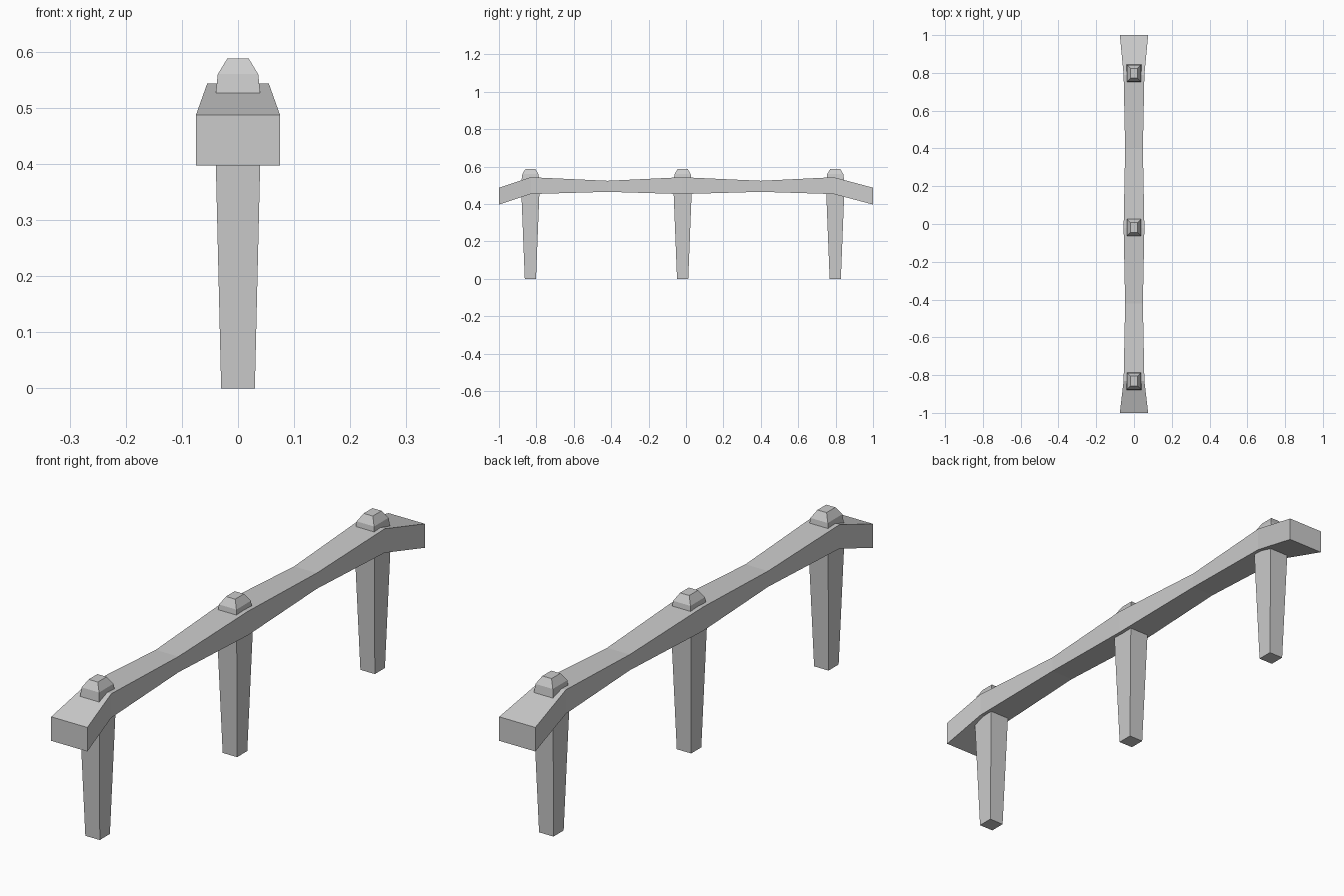
import bpy, bmesh

if "Cube" in bpy.data.objects:
    bpy.data.objects.remove(bpy.data.objects["Cube"])


def loft(name, rings):
    """Closed solid through a sequence of four-point rings."""
    bm = bmesh.new()
    loops = [[bm.verts.new(p) for p in ring] for ring in rings]
    for a, b in zip(loops, loops[1:]):
        for i in range(4):
            j = (i + 1) % 4
            bm.faces.new((a[i], a[j], b[j], b[i]))
    bm.faces.new(loops[0])
    bm.faces.new(loops[-1])
    bmesh.ops.recalc_face_normals(bm, faces=bm.faces)
    mesh = bpy.data.meshes.new(name)
    bm.to_mesh(mesh)
    bm.free()
    obj = bpy.data.objects.new(name, mesh)
    bpy.context.collection.objects.link(obj)
    return obj


# Rail: y, half width, bottom z, top z
stations = [
    (-1.0, 0.075, 0.397, 0.487),
    (-0.83, 0.055, 0.453, 0.543),
    (-0.42, 0.047, 0.465, 0.524),
    (-0.02, 0.055, 0.453, 0.543),
    (0.40, 0.047, 0.465, 0.524),
    (0.79, 0.055, 0.453, 0.543),
    (1.0, 0.075, 0.397, 0.487),
]
loft("rail", [[(-w, y, lo), (w, y, lo), (w, y, hi), (-w, y, hi)]
              for y, w, lo, hi in stations])

# Posts run through the rail and end in a chamfered cap: z, half x, half y
post_profile = [
    (0.0, 0.030, 0.030),
    (0.505, 0.042, 0.050),
    (0.56, 0.036, 0.043),
    (0.588, 0.019, 0.026),
]
for label, y in (("front", -0.832), ("middle", -0.018), ("back", 0.798)):
    post = loft(label + "_post", [[(-a, -b, z), (a, -b, z), (a, b, z), (-a, b, z)]
                                  for z, a, b in post_profile])
    post.location.y = y
